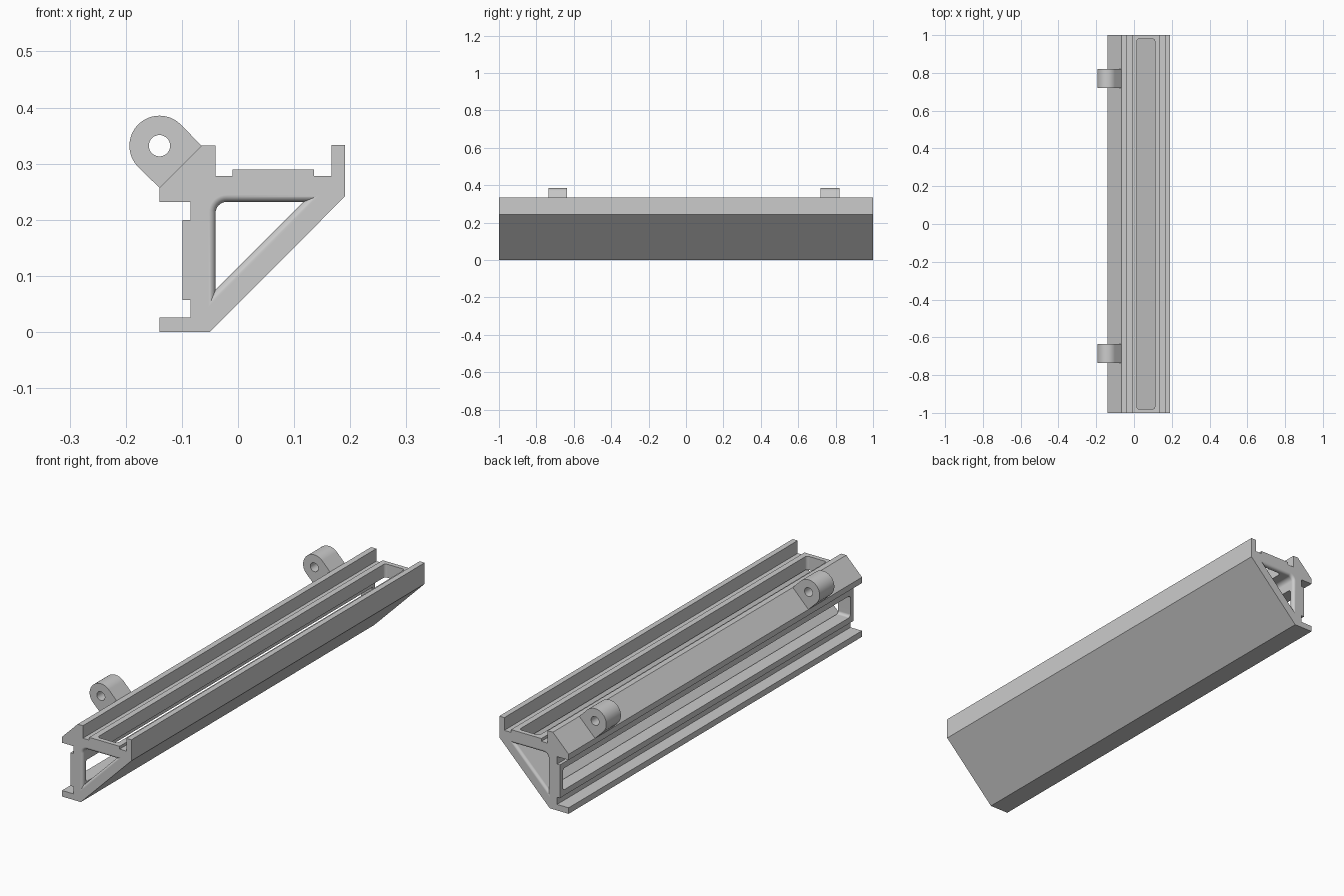
import bpy, bmesh
from math import sin, cos, radians, sqrt, pi

if "Cube" in bpy.data.objects:
    bpy.data.objects.remove(bpy.data.objects["Cube"], do_unlink=True)

grey = bpy.data.materials.new("light grey plastic")
grey.use_nodes = True
grey.diffuse_color = (0.6, 0.6, 0.6, 1)
grey.node_tree.nodes["Principled BSDF"].inputs["Base Color"].default_value = (0.6, 0.6, 0.6, 1)


def loft(name, rings):
    """Closed solid through a list of matching rings of 3D points."""
    bm = bmesh.new()
    loops = [[bm.verts.new(p) for p in ring] for ring in rings]
    n = len(loops[0])
    for a, b in zip(loops, loops[1:]):
        for i in range(n):
            j = (i + 1) % n
            bm.faces.new((a[i], a[j], b[j], b[i]))
    bm.faces.new(loops[0])
    bm.faces.new(loops[-1])
    bmesh.ops.recalc_face_normals(bm, faces=bm.faces)
    mesh = bpy.data.meshes.new(name)
    bm.to_mesh(mesh)
    bm.free()
    mesh.materials.append(grey)
    obj = bpy.data.objects.new(name, mesh)
    bpy.context.collection.objects.link(obj)
    return obj


def along_y(name, outline, y0, y1):
    return loft(name, [[(x, y, z) for x, z in outline] for y in (y0, y1)])


def arc(cx, cz, r, a0, a1, steps):
    angles = [radians(a0 + (a1 - a0) * i / steps) for i in range(steps + 1)]
    return [(cx + r * cos(a), cz + r * sin(a)) for a in angles]


def rounded_rect(u0, u1, v0, v1, r):
    corners = ((u1 - r, v1 - r), (u0 + r, v1 - r), (u0 + r, v0 + r), (u1 - r, v0 + r))
    return [p for i, (u, v) in enumerate(corners) for p in arc(u, v, r, 90 * i, 90 * i + 90, 5)]


def cut(obj, cutter):
    cutter.hide_render = True
    mod = obj.modifiers.new("cut", 'BOOLEAN')
    mod.object = cutter
    mod.operation = 'DIFFERENCE'
    mod.solver = 'EXACT'
    bpy.context.view_layer.objects.active = obj
    bpy.ops.object.modifier_apply(modifier=mod.name)
    bpy.data.objects.remove(cutter, do_unlink=True)


def finish(obj):
    bpy.ops.object.select_all(action='DESELECT')
    obj.select_set(True)
    bpy.context.view_layer.objects.active = obj
    bpy.ops.object.shade_smooth_by_angle(angle=radians(30))
    obj.modifiers.new("even shading", 'WEIGHTED_NORMAL').keep_sharp = True


# Rail: one cross-section run along the whole length
rail = along_y("rail", [
    (-0.14, 0), (-0.05, 0), (0.191, 0.242), (0.191, 0.333), (0.167, 0.333),
    (0.167, 0.278), (0.135, 0.278), (0.135, 0.29), (-0.01, 0.29), (-0.01, 0.278),
    (-0.04, 0.278), (-0.04, 0.332), (-0.065, 0.332), (-0.14, 0.257), (-0.14, 0.232),
    (-0.085, 0.232), (-0.085, 0.2), (-0.0985, 0.2), (-0.0985, 0.057), (-0.085, 0.057),
    (-0.085, 0.026), (-0.14, 0.026)], -1, 1)


# Triangular tunnel, its mouths rounded over at both ends
def tunnel_ring(y, d):
    left, top, k = -0.04 - d, 0.232 + d, -0.115 + sqrt(2) * d
    outline = [(left, left - k), (top + k, top)] + arc(-0.02, 0.212, 0.02 + d, 90, 180, 8)
    return [(x, y, z) for x, z in outline]


R = 0.0125
mouth = [(1.01, R)]
for i in range(9):
    a = pi / 2 * i / 8
    mouth.append((1 - R * (1 - cos(a)) if i < 8 else 1 - R, R * (1 - sin(a))))
rings = [tunnel_ring(-y, d) for y, d in mouth] + [tunnel_ring(y, d) for y, d in reversed(mouth)]
cut(rail, loft("tunnel_cutter", rings))

# Long slots through the top plate and the side wall
top_slot = rounded_rect(0.015, 0.11, -0.98, 0.98, 0.012)
cut(rail, loft("top_slot_cutter", [[(u, v, z) for u, v in top_slot] for z in (0.228, 0.4)]))
side_slot = rounded_rect(0.082, 0.175, -0.98, 0.98, 0.012)
cut(rail, loft("side_slot_cutter", [[(x, v, u) for u, v in side_slot] for x in (-0.2, -0.036)]))
finish(rail)

# Hinge lugs on the sloped shoulder
for name, y in (("front_hinge_lug", -0.735), ("back_hinge_lug", 0.72)):
    outline = arc(-0.14, 0.332, 0.0535, 45, 225, 32) + [(-0.138, 0.255), (-0.063, 0.33)]
    lug = along_y(name, outline, y, y + 0.1)
    cut(lug, along_y("pin_hole_cutter", arc(-0.14, 0.332, 0.019, 0, 348.75, 31), y - 0.1, y + 0.2))
    finish(lug)
